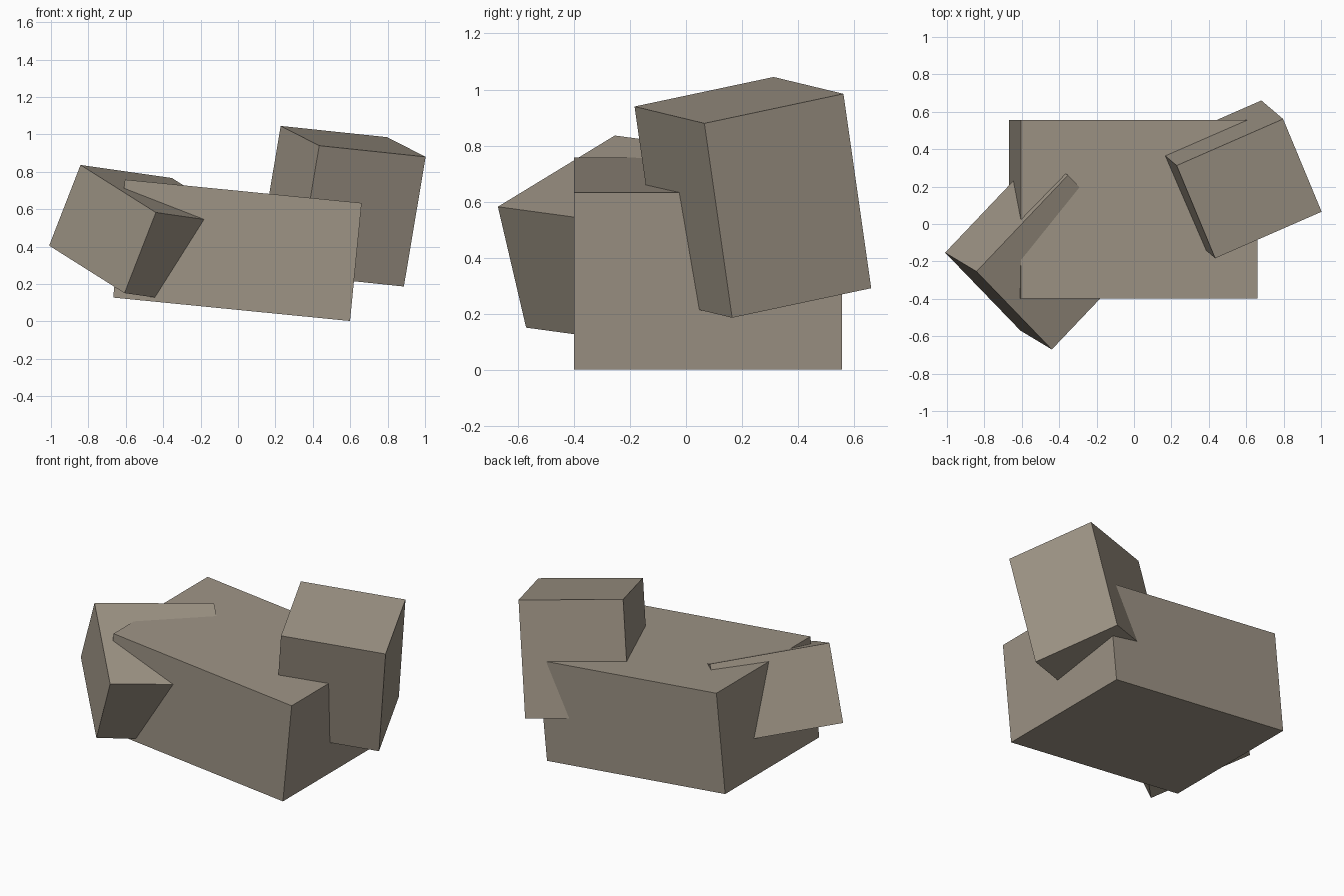
import bpy
from mathutils import Matrix, Vector

if "Cube" in bpy.data.objects:
    bpy.data.objects.remove(bpy.data.objects["Cube"])

stone = bpy.data.materials.new("warm_grey_stone")
stone.diffuse_color = (0.34, 0.295, 0.235, 1)
stone.use_nodes = True
stone.node_tree.nodes["Principled BSDF"].inputs["Base Color"].default_value = stone.diffuse_color


def block(name, centre, length, depth, height):
    """Tilted box from its centre and its three edge vectors."""
    edges = [Vector(e) for e in (length, depth, height)]
    x = edges[0].normalized()                      # square up the axes
    y = (edges[1] - x * edges[1].dot(x)).normalized()
    z = x.cross(y)
    bpy.ops.mesh.primitive_cube_add(size=1)
    ob = bpy.context.object
    ob.name = name
    rot = Matrix((x, y, z)).transposed().to_4x4()
    size = Matrix.Diagonal([e.length for e in edges] + [1])
    ob.matrix_world = Matrix.Translation(centre) @ rot @ size
    ob.data.materials.append(stone)


# Long block lying on its lower edge
block("main_block", (-0.003, 0.078, 0.38),
      (1.266, 0, -0.125), (0, 0.955, 0), (0.061, 0, 0.631))

# Tall block sunk into the right end
block("right_block", (0.5575, 0.2385, 0.6155),
      (0.569, 0.249, -0.06), (-0.194, 0.501, 0.104), (0.114, -0.103, 0.693))

# Tilted block sunk into the front left corner
block("left_block", (-0.48, -0.1545, 0.4585),
      (0.489, 0.515, -0.07), (-0.396, 0.424, 0.253), (0.158, -0.091, 0.437))
